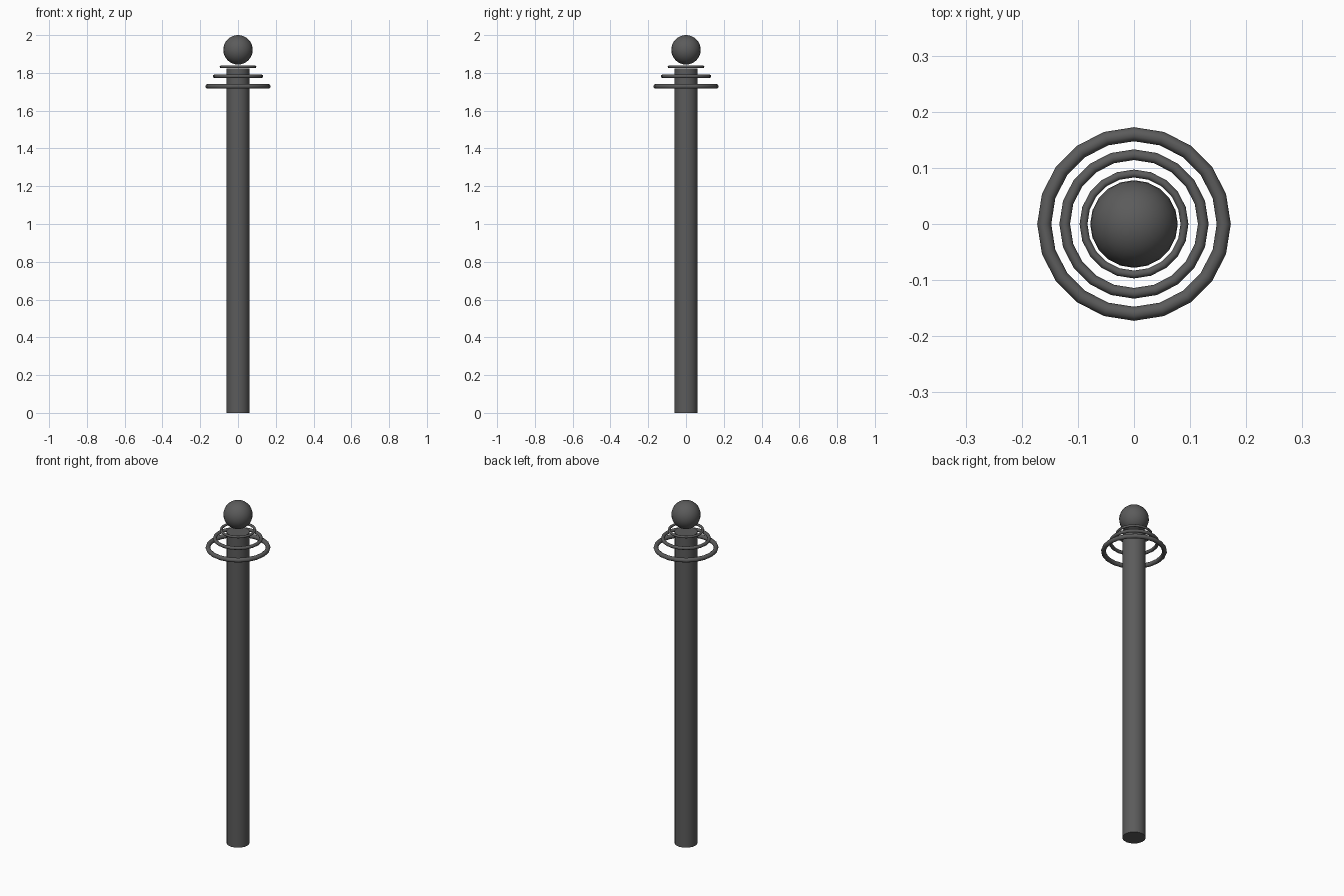
import bpy
import math

if "Cube" in bpy.data.objects:
    bpy.data.objects.remove(bpy.data.objects["Cube"])

grey = bpy.data.materials.new("dark grey")
grey.diffuse_color = (0.105, 0.105, 0.105, 1)
grey.use_nodes = True
grey.node_tree.nodes["Principled BSDF"].inputs["Base Color"].default_value = grey.diffuse_color


def finish(name):
    ob = bpy.context.object
    ob.name = name
    ob.data.materials.append(grey)
    bpy.ops.object.shade_smooth_by_angle(angle=math.radians(40))
    return ob


# Pole
POLE_TOP = 1.823
bpy.ops.mesh.primitive_cylinder_add(vertices=20, radius=0.061, depth=POLE_TOP,
                                    location=(0, 0, POLE_TOP / 2))
finish("pole")

# Three floating rings, widest at the bottom
for name, z, major, minor in (("lower_ring", 1.729, 0.160, 0.0125),
                              ("middle_ring", 1.782, 0.1235, 0.0095),
                              ("upper_ring", 1.832, 0.090, 0.007)):
    bpy.ops.mesh.primitive_torus_add(major_segments=20, minor_segments=10,
                                     major_radius=major, minor_radius=minor,
                                     location=(0, 0, z))
    finish(name)

# Ball on top
BALL = 0.078
bpy.ops.mesh.primitive_uv_sphere_add(segments=20, ring_count=16, radius=BALL,
                                     location=(0, 0, 2 - BALL))
finish("ball")
